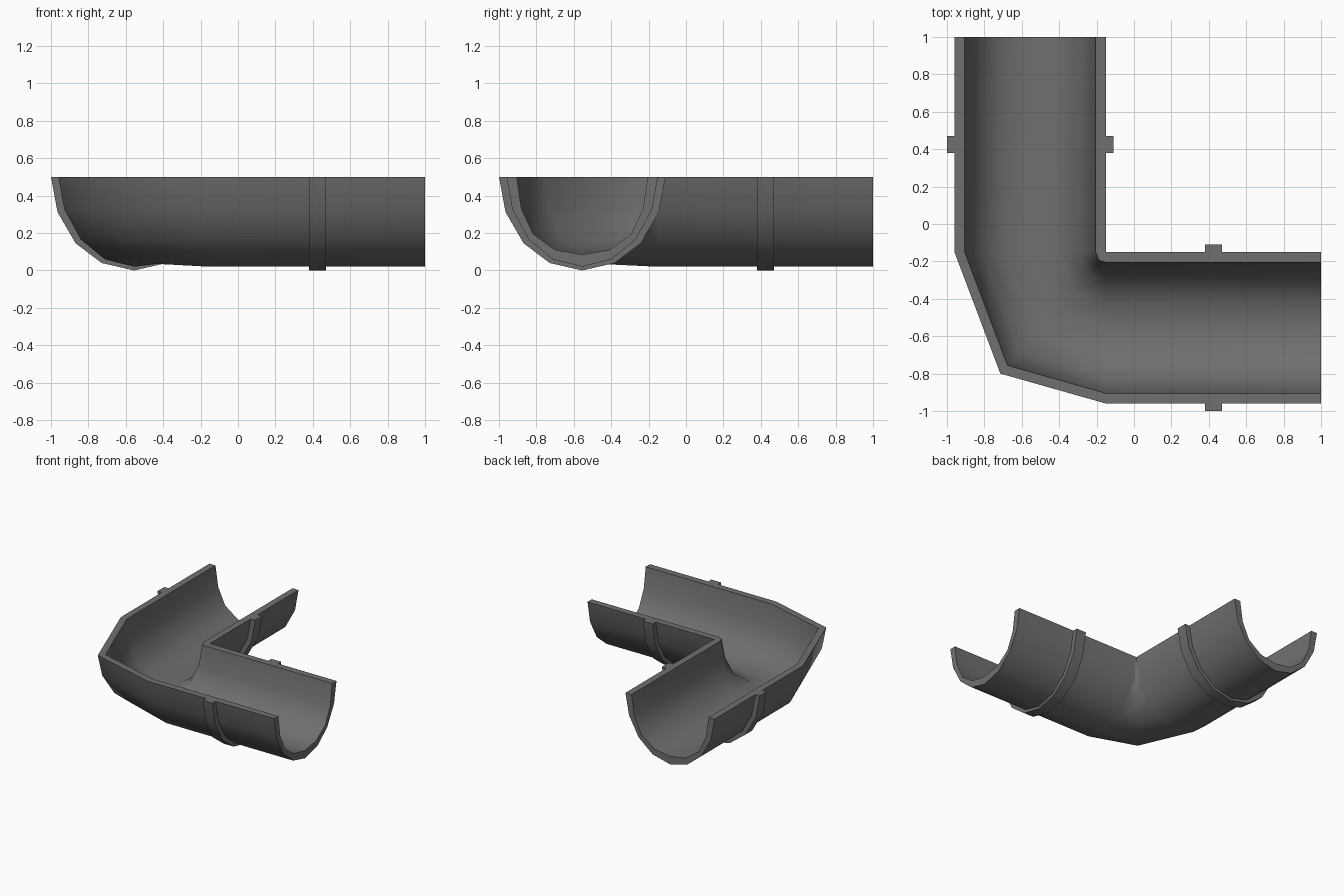
import bpy, bmesh, math
from mathutils import Vector

cube = bpy.data.objects.get("Cube")
if cube:
    bpy.data.objects.remove(cube, do_unlink=True)

TOP = 0.5        # rim height
PIVOT = -0.15    # inner corner of the bend, in x and y
HALF = 0.405     # half width of the channel

grey = bpy.data.materials.new("dark grey plastic")
grey.use_nodes = True
colour = (0.162, 0.162, 0.162, 1)
grey.diffuse_color = colour
grey.node_tree.nodes["Principled BSDF"].inputs["Base Color"].default_value = colour

# Half profiles: distance from the channel centre line, height
OUTER = [(0.405, 0.5), (0.373, 0.325), (0.285, 0.165), (0.157, 0.06), (0, 0.02)]
INNER = [(0.35, 0.5), (0.325, 0.33), (0.262, 0.195), (0.145, 0.11), (0, 0.085)]
COLLAR = [(0.445, 0.5), (0.41, 0.312), (0.313, 0.145), (0.174, 0.04), (0, 0)]


def full(half):
    """Mirror a half profile into a complete U."""
    return half + [(-a, z) for a, z in reversed(half[:-1])]


def sweep(name, outside, inside, stations):
    """Skin a thick U section through stations of (x, y, angle, width, depth)."""
    out, inn = full(outside), full(inside)
    loop = out + inn[::-1]
    n, half = len(loop), len(out)
    bm = bmesh.new()
    rings = []
    for x, y, angle, width, depth in stations:
        away = Vector((math.cos(angle), math.sin(angle), 0))
        rings.append([bm.verts.new(Vector((x, y, TOP - (TOP - z) * depth))
                                   + away * (a + HALF) * width) for a, z in loop])
    for r, s in zip(rings, rings[1:]):
        for i in range(n):
            j = (i + 1) % n
            bm.faces.new((r[i], r[j], s[j], s[i]))
    for r in (rings[0], rings[-1]):
        for i in range(half - 1):
            bm.faces.new((r[i], r[i + 1], r[n - 2 - i], r[n - 1 - i]))
    bmesh.ops.recalc_face_normals(bm, faces=bm.faces)
    mesh = bpy.data.meshes.new(name)
    bm.to_mesh(mesh)
    bm.free()
    obj = bpy.data.objects.new(name, mesh)
    bpy.context.collection.objects.link(obj)
    mesh.materials.append(grey)
    bpy.ops.object.select_all(action='DESELECT')
    obj.select_set(True)
    bpy.context.view_layer.objects.active = obj
    bpy.ops.object.shade_smooth_by_angle(angle=math.radians(60))
    return obj


SOUTH, WEST = math.radians(-90), math.radians(-180)
MID = math.radians(-131)

# Channel: straight arm, three-station bend, straight arm
sweep("gutter_channel", OUTER, INNER, [
    (1, PIVOT, SOUTH, 1, 1),
    (PIVOT, PIVOT, SOUTH, 1, 1),
    (PIVOT, PIVOT, MID, 1.063, 0.968),
    (PIVOT, PIVOT, WEST, 1, 1),
    (PIVOT, 1, WEST, 1, 1),
])

# Raised collars around each arm
sweep("right_arm_collar", COLLAR, OUTER,
      [(d, PIVOT, SOUTH, 1, 1) for d in (0.38, 0.47)])
sweep("back_arm_collar", COLLAR, OUTER,
      [(PIVOT, d, WEST, 1, 1) for d in (0.38, 0.47)])
